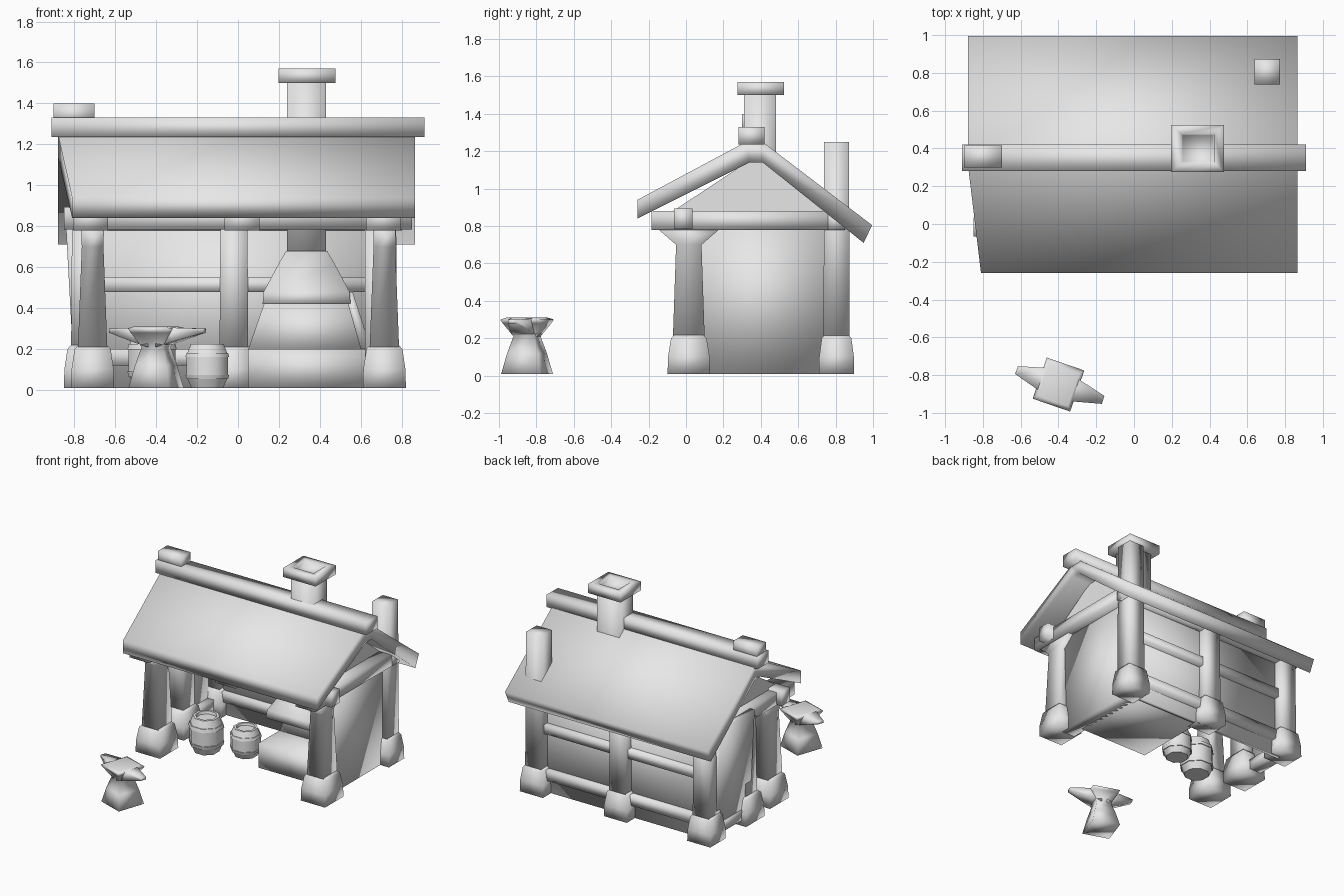
import bpy, bmesh, math
from mathutils import Vector, Matrix

old = bpy.data.objects.get("Cube")
if old:
    bpy.data.objects.remove(old, do_unlink=True)

grey = bpy.data.materials.new("plain_grey")
grey.use_nodes = True
grey.diffuse_color = (0.8, 0.8, 0.8, 1)
grey.node_tree.nodes["Principled BSDF"].inputs["Base Color"].default_value = (0.8, 0.8, 0.8, 1)


def skin(name, rings, smooth=True):
    """Join equal rings of points into a closed solid."""
    bm = bmesh.new()
    loops = [[bm.verts.new(p) for p in ring] for ring in rings]
    n = len(loops[0])
    for a, b in zip(loops, loops[1:]):
        for i in range(n):
            j = (i + 1) % n
            bm.faces.new((a[i], a[j], b[j], b[i]))
    bm.faces.new(loops[0][::-1])
    bm.faces.new(loops[-1])
    bmesh.ops.recalc_face_normals(bm, faces=bm.faces)
    mesh = bpy.data.meshes.new(name)
    bm.to_mesh(mesh)
    bm.free()
    for f in mesh.polygons:
        f.use_smooth = smooth
    mesh.materials.append(grey)
    obj = bpy.data.objects.new(name, mesh)
    bpy.context.collection.objects.link(obj)
    return obj


def rect(x0, x1, y0, y1, z):
    return [(x0, y0, z), (x1, y0, z), (x1, y1, z), (x0, y1, z)]


def block(name, x, y, z, smooth=True):
    return skin(name, [rect(*x, *y, h) for h in z], smooth)


def tower(name, cx, cy, levels):
    """Stack of centred rectangles: (height, half width, half depth)."""
    return skin(name, [rect(cx - a, cx + a, cy - b, cy + b, z) for z, a, b in levels])


# Roof slab, with the right end of the front eave pulled in
roof = [(-0.26, 0.84), (-0.26, 0.94), (0.32, 1.25), (0.41, 1.25),
        (0.995, 0.805), (0.95, 0.71), (0.41, 1.14), (0.34, 1.14)]
skin("roof", [[(-0.81 if y < 0 else -0.88, y, z) for y, z in roof],
              [(0.865, y, z) for y, z in roof]])
block("ridge_beam", (-0.91, 0.91), (0.28, 0.42), (1.235, 1.33))
block("ridge_cap", (-0.9, -0.7), (0.3, 0.415), (1.3, 1.4))

# Gable boards
gable = [(-0.1, 0.86), (0.34, 1.15), (0.41, 1.15), (0.78, 0.86)]
for side, x in (("left", 0.69), ("right", -0.72)):
    skin(side + "_gable", [[(x + d, y, z) for y, z in gable] for d in (-0.015, 0.015)], False)

# Posts with stone feet
FOOT = [(0.01, 0.105, 0.105), (0.1, 0.103, 0.103), (0.2, 0.088, 0.088), (0.22, 0.07, 0.07)]
posts = {
    "front_left": (0.715, 0.015, 0.78), "front_right": (-0.71, 0.015, 0.78),
    "back_left": (0.705, 0.805, 1.25), "back_right": (-0.74, 0.805, 0.86),
    "back_middle": (-0.02, 0.805, 0.86), "side_right": (-0.745, 0.36, 0.8),
}
for name, (x, y, top) in posts.items():
    foot = [(z, a * (0.95 if "back" in name else 1), b * (0.9 if "back" in name else 1.08))
            for z, a, b in FOOT]
    tower(name + "_foot", x, y, foot)
    if "front" in name:
        shaft = [(0.2, 0.072, 0.085), (0.7, 0.053, 0.068), (0.78, 0.055, 0.16)]
    else:
        shaft = [(0.2, 0.07, 0.07), (top, 0.066, 0.066)]
    tower(name + "_post", x, y, shaft)

# Beams under the roof
for name, x in (("left", 0.71), ("middle", 0.02), ("right", -0.72)):
    block(name + "_cross_beam", (x - 0.085, x + 0.085), (-0.185, 0.82), (0.78, 0.88))
block("front_beam", (-0.85, 0.85), (-0.065, 0.035), (0.785, 0.895))
block("back_beam", (-0.84, 0.8), (0.76, 0.85), (0.78, 0.87))

# Back wall and its rails
block("back_wall", (-0.72, 0.7), (0.77, 0.8), (0.01, 0.86))
block("back_rail_low", (-0.72, 0.7), (0.74, 0.84), (0.12, 0.2))
block("back_rail_high", (-0.72, 0.7), (0.74, 0.84), (0.48, 0.55))

# Right side wall leans outwards
skin("right_wall", [rect(-0.8, -0.76, 0.36, 0.78, 0.06), rect(-0.845, -0.8, 0.36, 0.78, 0.88)])
block("right_rail", (-0.81, -0.71), (0.36, 0.8), (0.05, 0.13))

# Left side wall behind the forge
block("left_wall", (0.62, 0.73), (0.06, 0.75), (0.01, 0.8))

# Forge with hearth, hood and chimney
block("forge_base", (0.05, 0.65), (0.18, 0.76), (0.01, 0.2))
skin("forge_body", [rect(0.05, 0.64, 0.44, 0.76, 0.2), rect(0.13, 0.55, 0.48, 0.76, 0.43)])
skin("forge_hood", [rect(0.12, 0.55, 0.17, 0.7, 0.42), rect(0.125, 0.545, 0.18, 0.7, 0.48),
                    rect(0.2, 0.47, 0.28, 0.55, 0.62), rect(0.235, 0.435, 0.3, 0.5, 0.68)])
skin("hood_brace", [rect(0.6, 0.65, 0.2, 0.26, 0.2), rect(0.52, 0.56, 0.2, 0.26, 0.48)])
block("chimney", (0.24, 0.43), (0.31, 0.48), (0.66, 1.52))
tower("chimney_cap", 0.337, 0.4, [(1.5, 0.14, 0.125), (1.57, 0.14, 0.125),
                                  (1.57, 0.087, 0.076), (1.53, 0.08, 0.07)])


# Barrels: lofted octagons with raised hoops and a sunken lid
def barrel(name, x, y, r, h):
    profile = [(0, 0.72), (0.2, 0.9), (0.2, 0.95), (0.3, 1), (0.3, 0.95), (0.7, 0.95),
               (0.7, 1), (0.8, 0.95), (0.8, 0.9), (1, 0.75), (1, 0.6), (0.92, 0.56)]
    angles = [math.tau * (i + 0.5) / 8 for i in range(8)]
    obj = skin(name, [[(x + r * s * math.cos(a), y + r * s * math.sin(a), 0.01 + h * z)
                       for a in angles] for z, s in profile])
    bpy.context.view_layer.objects.active = obj
    obj.select_set(True)
    bpy.ops.object.shade_smooth_by_angle(angle=math.radians(50))
    obj.select_set(False)


barrel("small_barrel", -0.15, 0.31, 0.116, 0.215)
barrel("large_barrel", -0.42, 0.21, 0.13, 0.27)

# Anvil: waisted foot, flared head and two horns, turned as one
turn = Matrix.Translation(Vector((-0.4, -0.85, 0))) @ Matrix.Rotation(math.radians(-19), 4, "Z")
foot = tower("anvil_body", 0, 0, [(0.01, 0.105, 0.11), (0.12, 0.08, 0.085), (0.21, 0.055, 0.058),
                                  (0.28, 0.095, 0.105), (0.3, 0.105, 0.115), (0.31, 0.085, 0.09)])
horns = [foot]
for side, s, reach in (("right", -1, 0.235), ("left", 1, 0.25)):
    sections = [(0.02, 0.07, 0.21, 0.305), (0.1, 0.06, 0.235, 0.305), (reach, 0.022, 0.28, 0.3)]
    horns.append(skin("anvil_horn_" + side, [
        [(s * x, -w, lo), (s * x, w, lo), (s * x, w, hi), (s * x, -w, hi)]
        for x, w, lo, hi in sections]))
for part in horns:
    part.matrix_world = turn
